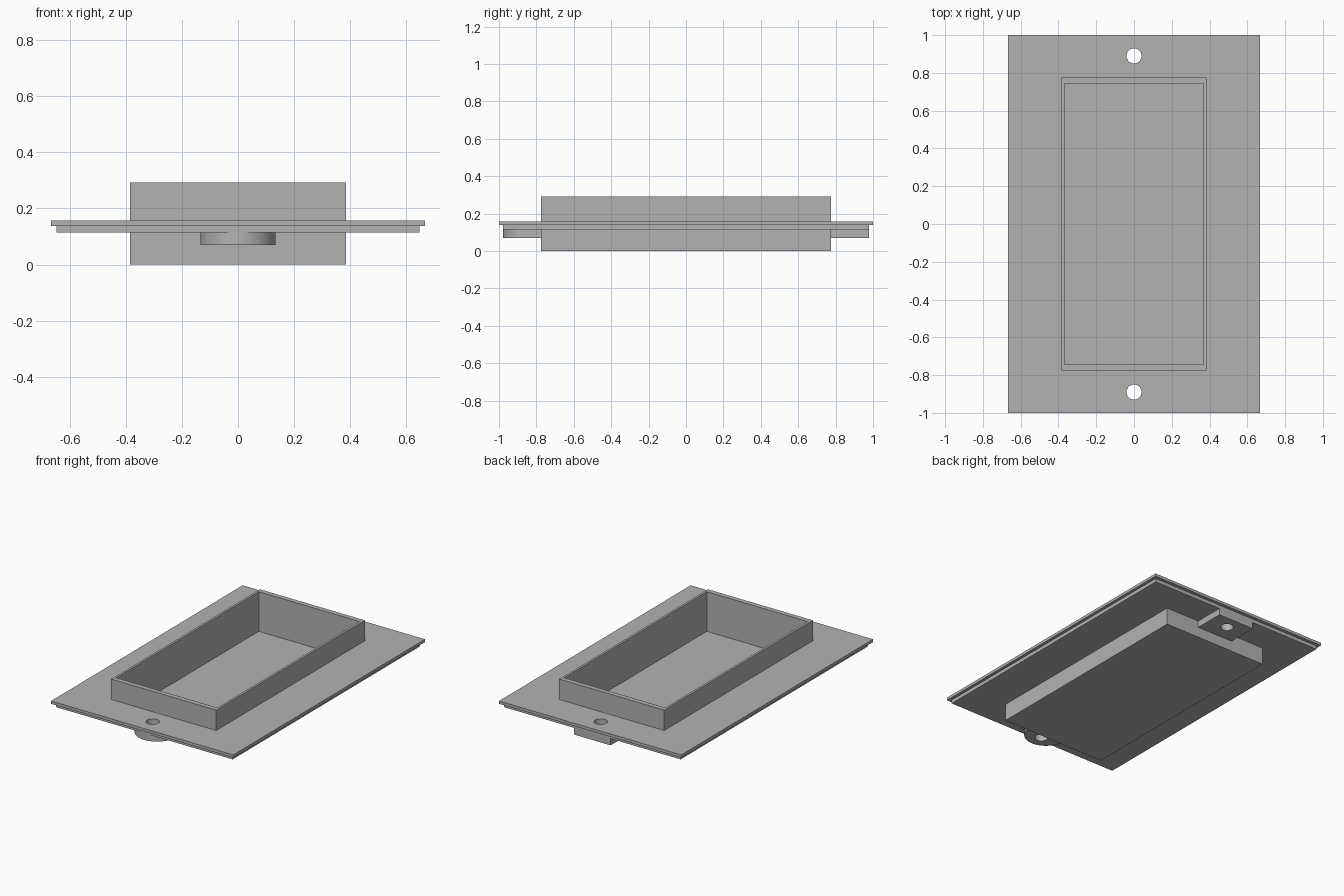
import bpy
import bmesh
import math
from mathutils import Matrix

cube = bpy.data.objects.get("Cube")
if cube:
    bpy.data.objects.remove(cube, do_unlink=True)

grey = bpy.data.materials.new("plain grey")
grey.use_nodes = True
colour = (0.45, 0.45, 0.45, 1)
grey.diffuse_color = colour
for node in grey.node_tree.nodes:
    if node.type == 'BSDF_PRINCIPLED':
        node.inputs["Base Color"].default_value = colour

# Shared dimensions
Z_TAB, Z_LOWER, Z_UPPER, Z_PLATE, Z_RIM = 0.07, 0.114, 0.138, 0.157, 0.292
TRAY_X, TRAY_Y = 0.384, 0.776
LOWER_X, LOWER_Y = 0.646, 0.979
TAB_R = 0.134
HOLE_R, HOLE_Y = 0.04, 0.89


def prism(name, outline, z0, z1):
    """Extrude a flat outline from z0 up to z1."""
    bm = bmesh.new()
    face = bm.faces.new([bm.verts.new((x, y, z0)) for x, y in outline])
    up = bmesh.ops.extrude_face_region(bm, geom=[face])["geom"]
    moved = [v for v in up if isinstance(v, bmesh.types.BMVert)]
    bmesh.ops.translate(bm, verts=moved, vec=(0, 0, z1 - z0))
    bmesh.ops.recalc_face_normals(bm, faces=bm.faces)
    mesh = bpy.data.meshes.new(name)
    bm.to_mesh(mesh)
    bm.free()
    mesh.materials.append(grey)
    obj = bpy.data.objects.new(name, mesh)
    bpy.context.collection.objects.link(obj)
    return obj


def rect(x0, x1, y0, y1):
    return [(x0, y0), (x1, y0), (x1, y1), (x0, y1)]


def arc(cx, cy, r, start, end, steps):
    angles = [start + (end - start) * i / steps for i in range(steps + 1)]
    return [(cx + r * math.cos(a), cy + r * math.sin(a)) for a in angles]


def cut(obj, cutters):
    for cutter in cutters:
        mod = obj.modifiers.new("cut", 'BOOLEAN')
        mod.operation = 'DIFFERENCE'
        mod.solver = 'EXACT'
        mod.object = cutter
        bpy.ops.object.select_all(action='DESELECT')
        obj.select_set(True)
        bpy.context.view_layer.objects.active = obj
        bpy.ops.object.modifier_apply(modifier=mod.name)


# Cutters: two screw holes, the tray opening and the tray cavity
holes = [prism("hole_cutter", arc(0, y, HOLE_R, 0, math.tau, 48)[:-1], -0.1, 0.5)
         for y in (-HOLE_Y, HOLE_Y)]
opening = prism("opening_cutter", rect(-TRAY_X, TRAY_X, -TRAY_Y, TRAY_Y), -0.1, 0.5)
cavity = prism("cavity_cutter", rect(-0.369, 0.369, -0.744, 0.744), 0.03, 0.5)

# Stepped cover plate
upper_plate = prism("upper_plate", rect(-0.666, 0.666, -1, 1), Z_UPPER, Z_PLATE)
lower_plate = prism("lower_plate", rect(-LOWER_X, LOWER_X, -LOWER_Y, LOWER_Y),
                    Z_LOWER, Z_UPPER)
for plate in (upper_plate, lower_plate):
    cut(plate, [opening] + holes)

# Open tray set through the plate
tray = prism("tray", rect(-TRAY_X, TRAY_X, -TRAY_Y, TRAY_Y), 0, Z_RIM)
cut(tray, [cavity])

# Rounded screw tab at the front, square one at the back
rounded = arc(0, TAB_R - LOWER_Y, TAB_R, math.pi, math.tau, 32)
front_tab = prism("front_tab", rounded + [(TAB_R, -TRAY_Y), (-TAB_R, -TRAY_Y)],
                  Z_TAB, Z_LOWER)
back_tab = prism("back_tab", rect(-TAB_R, TAB_R, TRAY_Y, LOWER_Y), Z_TAB, Z_LOWER)
cut(front_tab, holes[:1])
cut(back_tab, holes[1:])

for cutter in holes + [opening, cavity]:
    bpy.data.objects.remove(cutter, do_unlink=True)

# Smooth the round walls, keep the corners crisp
bpy.ops.object.select_all(action='DESELECT')
for part in (upper_plate, lower_plate, tray, front_tab, back_tab):
    part.select_set(True)
bpy.context.view_layer.objects.active = tray
bpy.ops.object.shade_smooth_by_angle(angle=math.radians(30))
